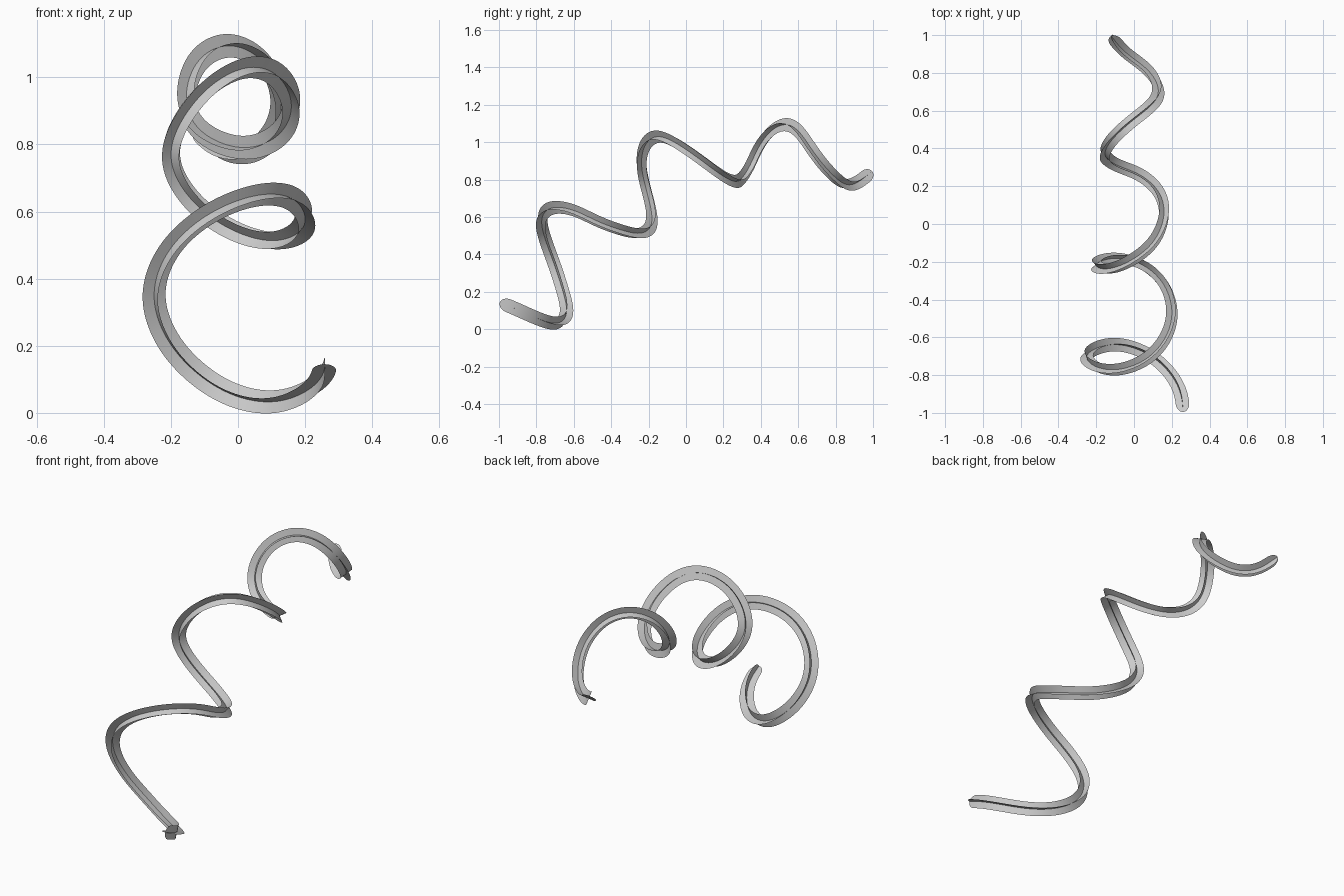
import bpy, math
from mathutils import Vector

if "Cube" in bpy.data.objects:
    bpy.data.objects.remove(bpy.data.objects["Cube"])

HALF = 0.036      # half width of each blade
CAP = 0.05        # length of the rounded ends
STEPS = 12        # samples per path span

# Centre line of the tapering coil, about eight points per turn
PATH = [Vector(p) for p in (
    (.26, -.995, .145), (.25, -.90, .105), (.20, -.80, .06), (.11, -.71, .03),
    (0, -.655, .045), (-.11, -.635, .105), (-.21, -.66, .21), (-.258, -.705, .35),
    (-.21, -.755, .485), (-.11, -.775, .58), (0, -.75, .635), (.10, -.69, .655),
    (.175, -.59, .635), (.205, -.47, .575), (.175, -.345, .53), (.10, -.25, .51),
    (0, -.195, .535), (-.10, -.18, .595), (-.175, -.195, .68), (-.205, -.22, .775),
    (-.165, -.24, .88), (-.08, -.225, .98), (.03, -.165, 1.035), (.12, -.075, 1.01),
    (.165, .06, .92), (.13, .18, .83), (.03, .265, .785), (-.08, .305, .815),
    (-.145, .345, .88), (-.155, .385, .97), (-.115, .45, 1.06), (-.03, .53, 1.1),
    (.06, .60, 1.065), (.12, .66, .98), (.13, .725, .89), (.09, .80, .81),
    (.02, .86, .77), (-.06, .92, .785), (-.12, .995, .845))]


def catmull(pts):
    ext = [pts[0] * 2 - pts[1]] + pts + [pts[-1] * 2 - pts[-2]]
    out = []
    for a, b, c, d in zip(ext, ext[1:], ext[2:], ext[3:]):
        for k in range(STEPS):
            t = k / STEPS
            out.append(0.5 * (2 * b + (c - a) * t + (2 * a - 5 * b + 4 * c - d) * t * t
                              + (3 * b - a - 3 * c + d) * t ** 3))
    return out + [pts[-1].copy()]


def smooth(pts, passes):
    for _ in range(passes):
        pts = [pts[0]] + [(a + 2 * b + c) / 4 for a, b, c in zip(pts, pts[1:], pts[2:])] + [pts[-1]]
    return pts


line = smooth(catmull(PATH), 40)

# Extra samples near both tips so the caps are round
head = [line[0].lerp(line[1], t) for t in (0, .05, .15, .35, .65)]
tail = [line[-1].lerp(line[-2], t) for t in (.65, .35, .15, .05, 0)]
line = head + line[1:-1] + tail

dist = [0.0]
for a, b in zip(line, line[1:]):
    dist.append(dist[-1] + (b - a).length)
total = dist[-1]

# Cross-section frames carried along the line without twist
frames = []
side = Vector((1, 0, 0))
for i, p in enumerate(line):
    tangent = (line[min(i + 1, len(line) - 1)] - line[max(i - 1, 0)]).normalized()
    side = (side - tangent * side.dot(tangent)).normalized()
    e = min(1, min(dist[i], total - dist[i]) / CAP)
    width = HALF * max(0.02, math.sqrt(1 - (1 - e) ** 2))
    frames.append((p, side * width, tangent.cross(side) * width))


# Two thin blades crossing along the centre line
def blade(name, which):
    verts, faces = [], []
    for f in frames:
        verts += [f[0] - f[which], f[0], f[0] + f[which]]
    for i in range(len(frames) - 1):
        for j in (0, 1):
            k = 3 * i + j
            faces.append((k, k + 1, k + 4, k + 3))
    mesh = bpy.data.meshes.new(name)
    mesh.from_pydata(verts, [], faces)
    mesh.polygons.foreach_set("use_smooth", [True] * len(faces))
    obj = bpy.data.objects.new(name, mesh)
    bpy.context.collection.objects.link(obj)
    return obj


blade("radial_blade", 1)
blade("axial_blade", 2)
